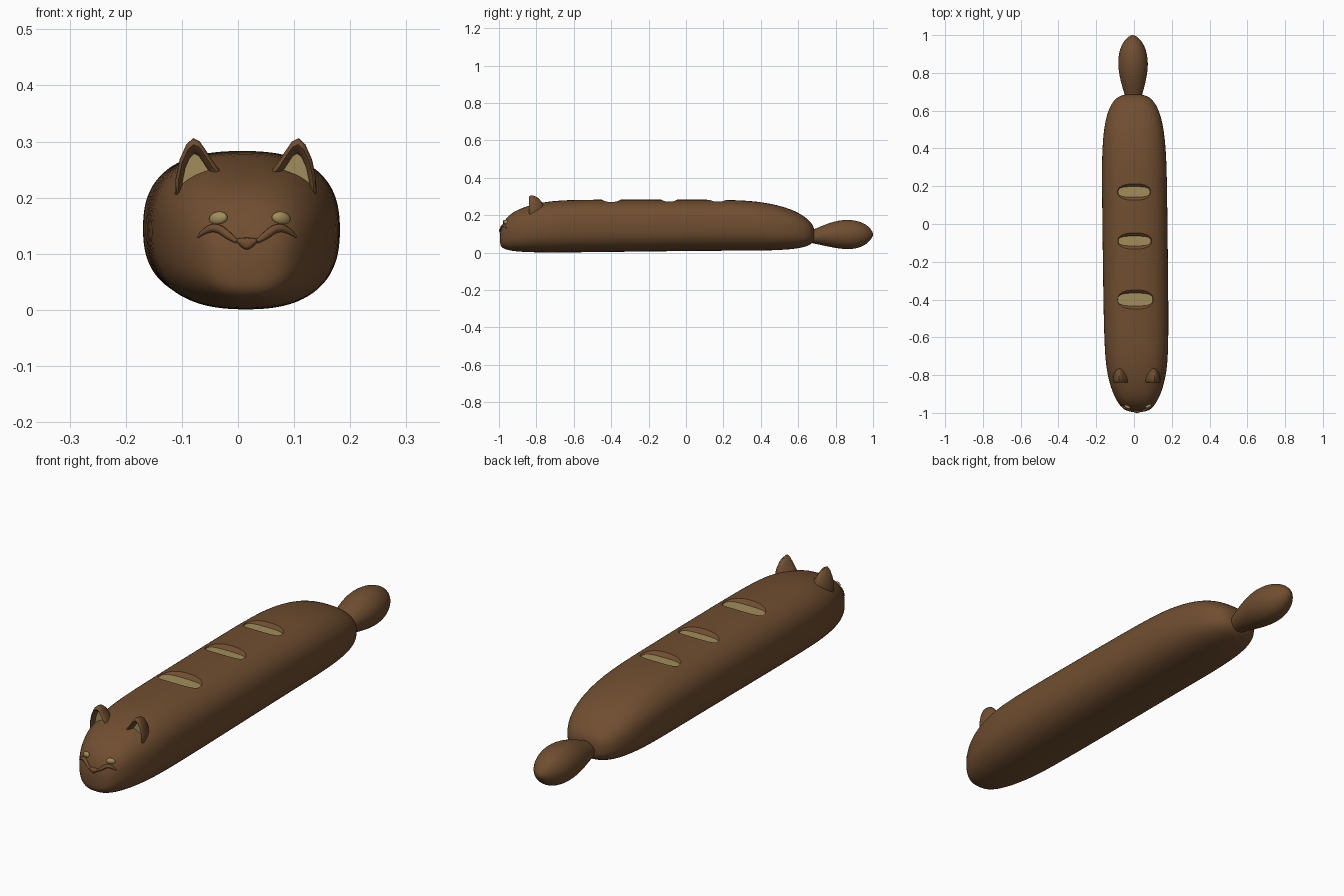
import bpy, bmesh
from math import sin, cos, pi, copysign, radians
from mathutils import Vector

cube = bpy.data.objects.get("Cube")
if cube:
    bpy.data.objects.remove(cube, do_unlink=True)


def material(name, rgb):
    m = bpy.data.materials.new(name)
    m.use_nodes = True
    m.diffuse_color = (*rgb, 1)
    m.node_tree.nodes["Principled BSDF"].inputs["Base Color"].default_value = (*rgb, 1)
    return m


CRUST = material("brown crust", (0.162, 0.076, 0.030))
CRUMB = material("tan crumb", (0.36, 0.27, 0.105))


def centre_x(y):
    """The loaf lies slightly askew, so its middle drifts with y."""
    return 0.005 - 0.012 * y


def activate(obj):
    bpy.ops.object.select_all(action='DESELECT')
    obj.select_set(True)
    bpy.context.view_layer.objects.active = obj


def smooth(obj, angle=40):
    activate(obj)
    bpy.ops.object.shade_smooth_by_angle(angle=radians(angle))


def apply_all(obj):
    activate(obj)
    for mod in list(obj.modifiers):
        bpy.ops.object.modifier_apply(modifier=mod.name)


def loft(name, rings, mats=(CRUST,)):
    """Skin a list of closed rings and cap both ends."""
    bm = bmesh.new()
    loops = [[bm.verts.new(p) for p in ring] for ring in rings]
    n = len(loops[0])
    for a, b in zip(loops, loops[1:]):
        for i in range(n):
            j = (i + 1) % n
            bm.faces.new((a[i], a[j], b[j], b[i]))
    bm.faces.new(loops[0]).material_index = len(mats) - 1
    bm.faces.new(loops[-1])
    bmesh.ops.recalc_face_normals(bm, faces=bm.faces)
    mesh = bpy.data.meshes.new(name)
    bm.to_mesh(mesh)
    bm.free()
    for m in mats:
        mesh.materials.append(m)
    obj = bpy.data.objects.new(name, mesh)
    bpy.context.collection.objects.link(obj)
    return obj


def oval(w, h, power, count):
    """Superellipse points with half sizes w and h."""
    pts = []
    for i in range(count):
        c, s = cos(2 * pi * i / count), sin(2 * pi * i / count)
        pts.append((w * copysign(abs(c) ** (2 / power), c),
                    h * copysign(abs(s) ** (2 / power), s)))
    return pts


def long_body(name, sections, power):
    """Loft along y from (y, half width, bottom, top) sections."""
    rings = [[(centre_x(y) + u, y, (lo + hi) / 2 + v)
              for u, v in oval(w, (hi - lo) / 2, power, 32)]
             for y, w, lo, hi in sections]
    obj = loft(name, rings)
    obj.modifiers.new("round", 'SUBSURF').levels = 2
    apply_all(obj)
    return obj


# Loaf body
loaf = long_body("loaf_body", [
    (-0.995, 0.03, 0.05, 0.10), (-0.988, 0.06, 0.03, 0.135),
    (-0.97, 0.085, 0.018, 0.175), (-0.93, 0.112, 0.008, 0.215),
    (-0.87, 0.138, 0.003, 0.243), (-0.78, 0.16, 0, 0.268),
    (-0.66, 0.17, 0, 0.283), (-0.4, 0.173, 0.003, 0.284),
    (0, 0.173, 0.008, 0.284), (0.28, 0.173, 0.01, 0.283),
    (0.42, 0.168, 0.01, 0.27), (0.54, 0.154, 0.015, 0.242),
    (0.62, 0.128, 0.025, 0.205), (0.667, 0.095, 0.042, 0.165),
    (0.688, 0.05, 0.065, 0.13)], 2.5)

# Scored slots across the top, with a pale floor
for y, w, d in ((-0.4, 0.092, 0.034), (-0.09, 0.086, 0.026), (0.17, 0.084, 0.028)):
    levels = ((0.267, 0), (0.272, 0.004), (0.284, 0.018), (0.32, 0.05))
    cutter = loft("slot_cutter", [
        [(centre_x(y) - 0.003 + u, y + v, z) for u, v in oval(w + grow, d + grow, 3, 32)]
        for z, grow in levels], (CRUST, CRUMB))
    cut = loaf.modifiers.new("slot", 'BOOLEAN')
    cut.object = cutter
    cut.solver = 'EXACT'
    cut.material_mode = 'TRANSFER'
    apply_all(loaf)
    bpy.data.objects.remove(cutter, do_unlink=True)
smooth(loaf, 35)

# Tail
tail = long_body("tail", [
    (0.64, 0.035, 0.055, 0.11), (0.68, 0.045, 0.05, 0.122),
    (0.74, 0.063, 0.036, 0.15), (0.81, 0.078, 0.022, 0.172),
    (0.87, 0.08, 0.016, 0.178), (0.93, 0.069, 0.025, 0.168),
    (0.975, 0.043, 0.052, 0.143), (0.995, 0.018, 0.08, 0.115),
    (1.0, 0.006, 0.092, 0.103)], 2)
smooth(tail)

FACE_X = 0.016


def on_face(x, z):
    """Point on the front of the loaf at x, z."""
    hit, point, _, _ = loaf.ray_cast(Vector((x, -2, z)), Vector((0, 1, 0)))
    return point if hit else Vector((x, -0.95, z))


def ellipsoid(name, place, size, mat, tilt=0, turn=0):
    bpy.ops.mesh.primitive_uv_sphere_add(segments=24, ring_count=14, location=place,
                                         rotation=(0, tilt, turn))
    obj = bpy.context.object
    obj.name = name
    obj.scale = size
    obj.data.materials.append(mat)
    smooth(obj, 60)


def strip(name, points, radii):
    """Tapered round strand through points."""
    curve = bpy.data.curves.new(name, 'CURVE')
    curve.dimensions = '3D'
    curve.bevel_depth = 1
    curve.bevel_resolution = 3
    curve.use_fill_caps = True
    spline = curve.splines.new('NURBS')
    spline.points.add(len(points) - 1)
    spline.use_endpoint_u = True
    spline.order_u = 3
    for p, co, r in zip(spline.points, points, radii):
        p.co = (*co, 1)
        p.radius = r
    obj = bpy.data.objects.new(name, curve)
    bpy.context.collection.objects.link(obj)
    curve.materials.append(CRUST)
    activate(obj)
    bpy.ops.object.convert(target='MESH')
    smooth(bpy.context.object, 60)


EAR = ((0.126, 0.205), (0.125, 0.235), (0.118, 0.268), (0.106, 0.295), (0.094, 0.306),
       (0.082, 0.300), (0.069, 0.281), (0.056, 0.261), (0.044, 0.246), (0.06, 0.2), (0.09, 0.195))
EAR_BASE = (0.088, 0.225)

for side, label in ((1, "left"), (-1, "right")):
    # Ear: rounded shell with a recessed pale hollow
    def ear_ring(scale, y):
        bx, bz = EAR_BASE
        return [(FACE_X - 0.002 + side * (bx + (x - bx) * scale), y, bz + (z - bz) * scale)
                for x, z in EAR]
    rings = [ear_ring(0.66, -0.818), ear_ring(0.74, -0.832), ear_ring(0.86, -0.84),
             ear_ring(0.96, -0.837)]
    rings += [ear_ring(cos(a), -0.828 + 0.068 * sin(a))
              for a in (radians(d) for d in range(0, 90, 14))]
    smooth(loft(label + "_ear", rings, (CRUST, CRUMB)), 60)

    # Eye
    spot = on_face(FACE_X + 0.005 + side * 0.056, 0.163)
    ellipsoid(label + "_eye", spot, (0.018, 0.010, 0.012), CRUMB,
              tilt=side * 0.15, turn=side * 0.5)

    # Curved mouth strand
    path = [(0.018, 0.122), (0.032, 0.131), (0.05, 0.146), (0.07, 0.145), (0.088, 0.13)]
    strip(label + "_mouth", [on_face(FACE_X + side * x, z) + Vector((0, -0.002, 0))
                             for x, z in path], (0.004, 0.007, 0.008, 0.007, 0.002))

# Nose: soft downward triangle
NOSE = ((-0.024, 0.125), (-0.012, 0.129), (0.012, 0.129), (0.024, 0.125),
        (0.012, 0.112), (0, 0.104), (-0.012, 0.112))
nose_y = on_face(FACE_X, 0.118).y
nose = loft("nose", [[(FACE_X + x * s, nose_y + dy, 0.119 + (z - 0.119) * s) for x, z in NOSE]
                     for s, dy in ((0.5, -0.009), (0.9, -0.005), (1, 0.002), (1, 0.02))])
nose.modifiers.new("round", 'SUBSURF').levels = 2
apply_all(nose)
smooth(nose, 60)
